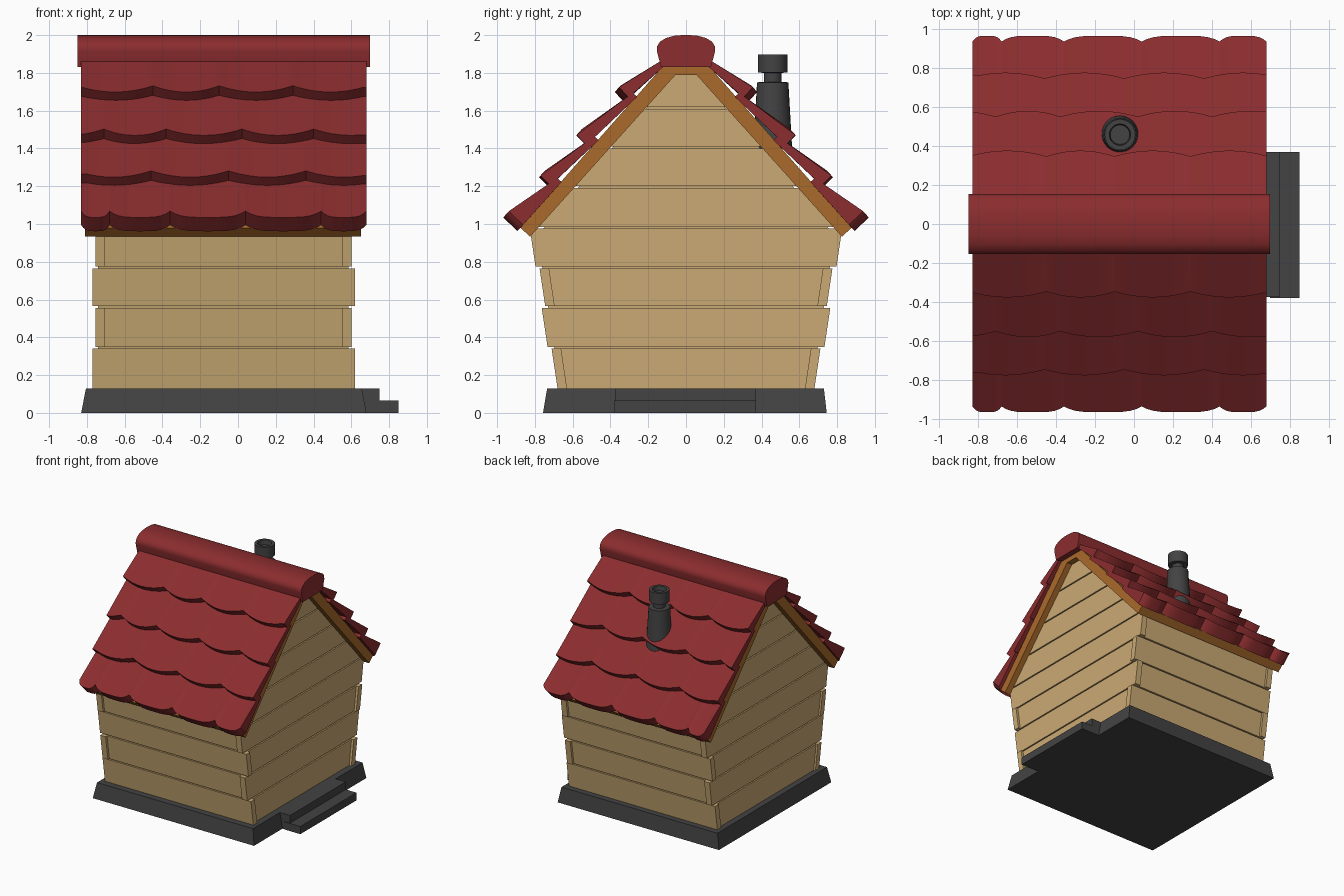
import bpy, bmesh, math

if "Cube" in bpy.data.objects:
    bpy.data.objects.remove(bpy.data.objects["Cube"])


def material(name, rgb):
    m = bpy.data.materials.new(name)
    m.diffuse_color = (*rgb, 1)
    m.use_nodes = True
    m.node_tree.nodes["Principled BSDF"].inputs["Base Color"].default_value = m.diffuse_color
    return m


RED = material("roof red", (0.26, 0.026, 0.028))
TAN = material("plank tan", (0.59, 0.40, 0.172))
BROWN = material("trim brown", (0.40, 0.145, 0.025))
GRAY = material("stone gray", (0.056, 0.056, 0.056))


def loft(name, rings, mat, smooth=None):
    """Skin closed rings of equal point count and cap both ends."""
    bm = bmesh.new()
    vs = [[bm.verts.new(p) for p in r] for r in rings]
    n = len(rings[0])
    for a, b in zip(vs, vs[1:]):
        for i in range(n):
            j = (i + 1) % n
            bm.faces.new((a[i], a[j], b[j], b[i]))
    bm.faces.new(vs[0])
    bm.faces.new(vs[-1])
    bmesh.ops.recalc_face_normals(bm, faces=bm.faces)
    me = bpy.data.meshes.new(name)
    bm.to_mesh(me)
    bm.free()
    me.materials.append(mat)
    if smooth:
        for p in me.polygons:
            p.use_smooth = True
        me.set_sharp_from_angle(angle=math.radians(smooth))
    ob = bpy.data.objects.new(name, me)
    bpy.context.collection.objects.link(ob)
    return ob


def prism(name, yz, x0, x1, mat, smooth=None):
    return loft(name, [[(x, y, z) for y, z in yz] for x in (x0, x1)], mat, smooth)


def mirrored(half):
    """Full symmetric outline from its right half."""
    return half + [(-y, z) for y, z in reversed(half)]


def rect(x0, x1, y0, y1, z):
    return [(x0, y0, z), (x1, y0, z), (x1, y1, z), (x0, y1, z)]


def wall_y(z):          # outward leaning side wall
    return 0.68 + 0.15 * (z - 0.13)


def roof_y(z):          # underside of the roof
    return 0.825 - (z - 0.933) * 0.888


# Stone base and doorstep
loft("base", [rect(-0.83, 0.68, -0.757, 0.745, 0),
              rect(-0.805, 0.655, -0.735, 0.73, 0.13)], GRAY)
prism("upper_step", [(-0.375, 0), (0.37, 0), (0.37, 0.13), (-0.375, 0.13)], 0.6, 0.75, GRAY)
prism("lower_step", [(-0.38, 0), (0.37, 0), (0.37, 0.065), (-0.38, 0.065)], 0.7, 0.85, GRAY)

# Solid core seen in the grooves between planks
prism("wall_core", mirrored([(wall_y(0.12) - 0.015, 0.12), (wall_y(0.94) - 0.015, 0.94),
                             (0.06, 1.79)]), -0.74, 0.585, TAN)

# Planks, overlapping alternately at the corners
rows = [0.125, 0.345, 0.56, 0.77, 0.98, 1.195, 1.405, 1.615, 1.805]
for i, (lo, hi) in enumerate(zip(rows, rows[1:])):
    z0, z1 = lo + 0.005, hi - 0.005
    long_side = i % 2 == 0
    if i < 4:
        x0, x1 = (-0.77, 0.62) if long_side else (-0.707, 0.552)
        for s, label in ((-1, "front"), (1, "back")):
            prism(f"{label}_plank_{i + 1}",
                  [(s * wall_y(z0), z0), (s * wall_y(z1), z1),
                   (s * (wall_y(z1) - 0.05), z1), (s * (wall_y(z0) - 0.05), z0)], x0, x1, TAN)
    extra = -0.04 if long_side else 0.02
    if i < 3:
        half = [(wall_y(z0) + extra, z0), (wall_y(z1) + extra, z1)]
    elif i == 3:
        half = [(wall_y(z0) + extra, z0), (wall_y(0.94) + extra, 0.94), (roof_y(z1) + 0.02, z1)]
    else:
        half = [(roof_y(z0) + 0.02, z0), (roof_y(z1) + 0.02, z1)]
    for x0, x1, label in ((-0.755, -0.705, "left"), (0.55, 0.60, "right")):
        prism(f"{label}_gable_plank_{i + 1}", mirrored(half), x0, x1, TAN)

# Brown board under the tiles, one folded sheet
prism("roof_board", [(0.825, 0.933), (0.877, 0.98), (0.122, 1.835), (-0.122, 1.835),
                     (-0.877, 0.98), (-0.825, 0.933), (-0.055, 1.79), (0.055, 1.79)],
      -0.81, 0.65, BROWN)


def on_roof(x, along, out, side):
    """Point measured down the slope and outward from the eave corner."""
    return (x, side * (0.825 + 0.664 * along + 0.747 * out),
            0.933 - 0.747 * along + 0.664 * out)


# Four overlapping tile courses per side, with scalloped lower edges
ends = [0.018, -0.267, -0.563, -0.87, -1.13]
joints = [[-0.83, -0.68, -0.36, 0.04, 0.44, 0.68],
          [-0.86, -0.46, -0.05, 0.36, 0.76],
          [-1.10, -0.71, -0.38, 0.02, 0.40, 0.80],
          [-0.85, -0.45, -0.10, 0.29, 0.69]]
for c in range(4):
    xs = []
    for a, b in zip(joints[c], joints[c][1:]):
        for k in range(13):
            t = -math.cos(math.pi * k / 12)
            x = (a + b) / 2 + t * (b - a) / 2
            if -0.83 <= x <= 0.68 and (not xs or x > xs[-1][0] + 1e-4):
                xs.append((x, 0.045 * abs(t) ** (4 if c == 0 else 2)))
    xs = [(-0.83, xs[0][1])] + [p for p in xs if -0.829 < p[0] < 0.679] + [(0.68, xs[-1][1])]
    under = 0.07 if c == 0 else 0.10
    top = ends[c + 1] - (0.06 if c < 3 else 0.03)
    for side, label in ((-1, "front"), (1, "back")):
        loft(f"{label}_tiles_{c + 1}",
             [[on_roof(x, ends[c] - up, 0.174, side), on_roof(x, ends[c] + 0.006 - up, under, side),
               on_roof(x, top, 0.068, side), on_roof(x, top, 0.10, side)] for x, up in xs],
             RED, 30)

# Rounded ridge cap
prism("ridge_cap", mirrored([(0.132, 1.83), (0.154, 1.915), (0.153, 1.94), (0.138, 1.965),
                             (0.105, 1.985), (0.06, 1.997), (0.02, 2.0)]),
      -0.85, 0.70, RED, 35)

# Chimney: tapered stack, neck and hollow cap
profile = [(0.103, 1.40), (0.083, 1.75), (0.046, 1.752), (0.046, 1.80), (0.079, 1.802),
           (0.079, 1.897), (0.055, 1.897), (0.05, 1.86)]
loft("chimney", [[(-0.072 + r * math.cos(math.tau * k / 24), 0.459 + r * math.sin(math.tau * k / 24), z)
                  for k in range(24)] for r, z in profile], GRAY, 35)
